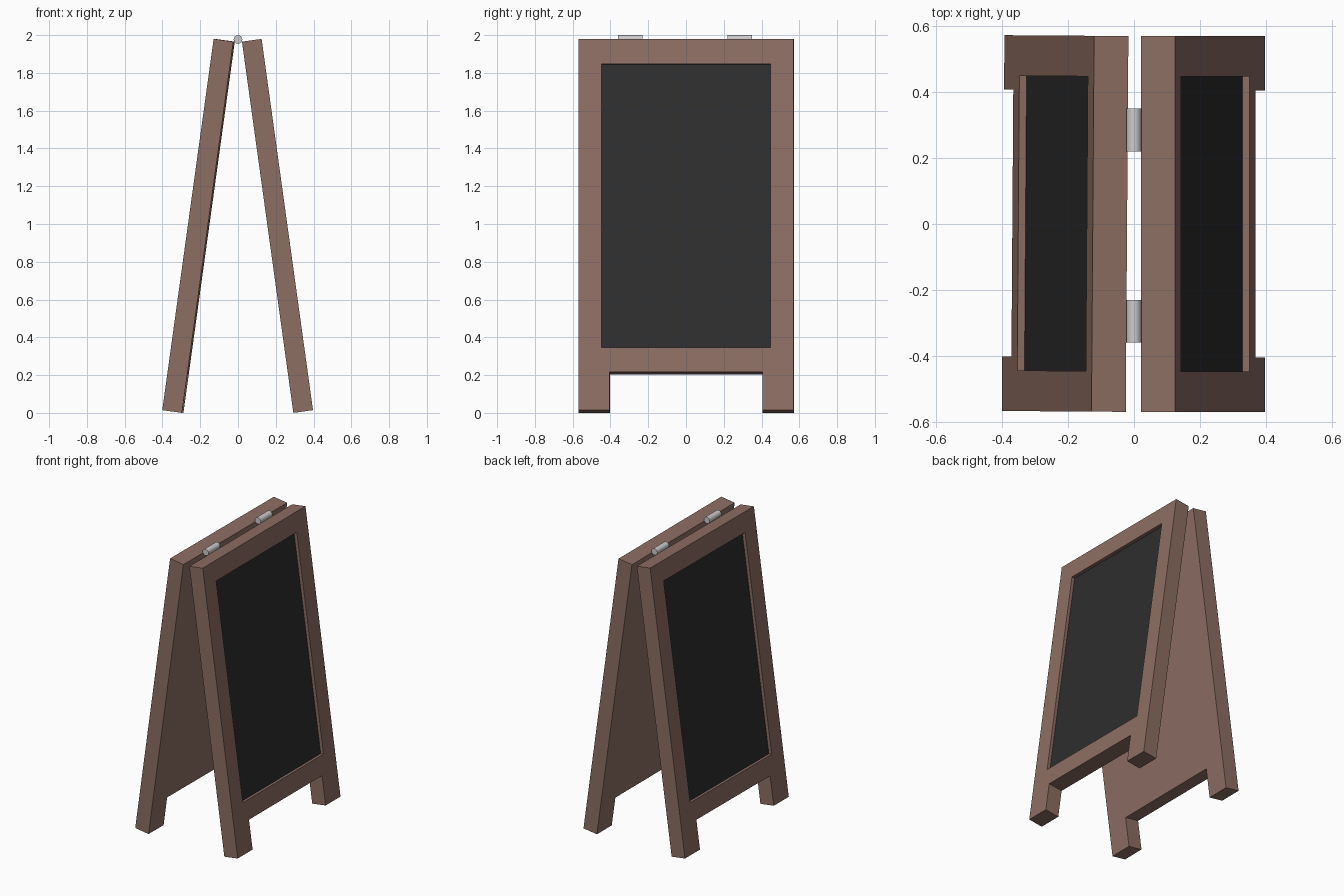
import bpy, bmesh
from math import radians
from mathutils import Matrix

if "Cube" in bpy.data.objects:
    bpy.data.objects.remove(bpy.data.objects["Cube"])

TILT, THICK, LENGTH, HALF = radians(7.88), 0.105, 1.984, 0.57
DEPTH = 0.022


def material(name, rgb):
    m = bpy.data.materials.new(name)
    m.diffuse_color = (*rgb, 1)
    m.use_nodes = True
    m.node_tree.nodes["Principled BSDF"].inputs["Base Color"].default_value = m.diffuse_color
    return m


wood = material("wood", (0.266, 0.156, 0.125))
slate = material("slate", (0.027, 0.027, 0.027))


def prism(name, outline, x0, x1, mat, matrix):
    """Extrude a (y, z) outline from x0 to x1."""
    bm = bmesh.new()
    face = bm.faces.new([bm.verts.new((x0, y, z)) for y, z in outline])
    new = bmesh.ops.extrude_face_region(bm, geom=[face])["geom"]
    verts = [v for v in new if isinstance(v, bmesh.types.BMVert)]
    bmesh.ops.translate(bm, verts=verts, vec=(x1 - x0, 0, 0))
    bmesh.ops.recalc_face_normals(bm, faces=bm.faces)
    me = bpy.data.meshes.new(name)
    bm.to_mesh(me)
    bm.free()
    me.materials.append(mat)
    ob = bpy.data.objects.new(name, me)
    bpy.context.collection.objects.link(ob)
    ob.matrix_world = matrix
    return ob


def rect(hy, z0, z1):
    return [(-hy, z0), (hy, z0), (hy, z1), (-hy, z1)]


# Panel outline with the gap between the feet
leg, gap = 0.405, 0.204
outline = [(-HALF, 0), (-leg, 0), (-leg, gap), (leg, gap),
           (leg, 0), (HALF, 0), (HALF, LENGTH), (-HALF, LENGTH)]
opening = rect(0.447, 0.336, 1.851)

# Two leaning panels; the left one sits very slightly askew
for side, turn in (("right", 0), ("left", 179.6)):
    mat = (Matrix.Rotation(radians(turn), 4, 'Z')
           @ Matrix.Translation((0.397, 0, 0.0145))
           @ Matrix.Rotation(-TILT, 4, 'Y'))
    frame = prism(side + "_frame", outline, -THICK, 0, wood, mat)
    cutter = prism(side + "_recess_cutter", opening, -DEPTH - 0.004, 0.05, wood, mat)
    cutter.hide_render = True
    mod = frame.modifiers.new("recess", 'BOOLEAN')
    mod.operation, mod.solver, mod.object = 'DIFFERENCE', 'EXACT', cutter
    bpy.context.view_layer.objects.active = frame
    bpy.ops.object.modifier_apply(modifier=mod.name)
    bpy.data.objects.remove(cutter)
    # Chalkboard on the recess floor
    prism(side + "_chalkboard", opening, -DEPTH - 0.004, -DEPTH, slate, mat)

# Hinge barrels
for name, y in (("front_hinge", -0.295), ("back_hinge", 0.285)):
    bpy.ops.mesh.primitive_cylinder_add(vertices=16, radius=0.023, depth=0.13,
                                        location=(0, y, 1.977),
                                        rotation=(radians(90), 0, 0))
    hinge = bpy.context.object
    hinge.name = name
    bpy.ops.object.shade_smooth_by_angle(angle=radians(35))
